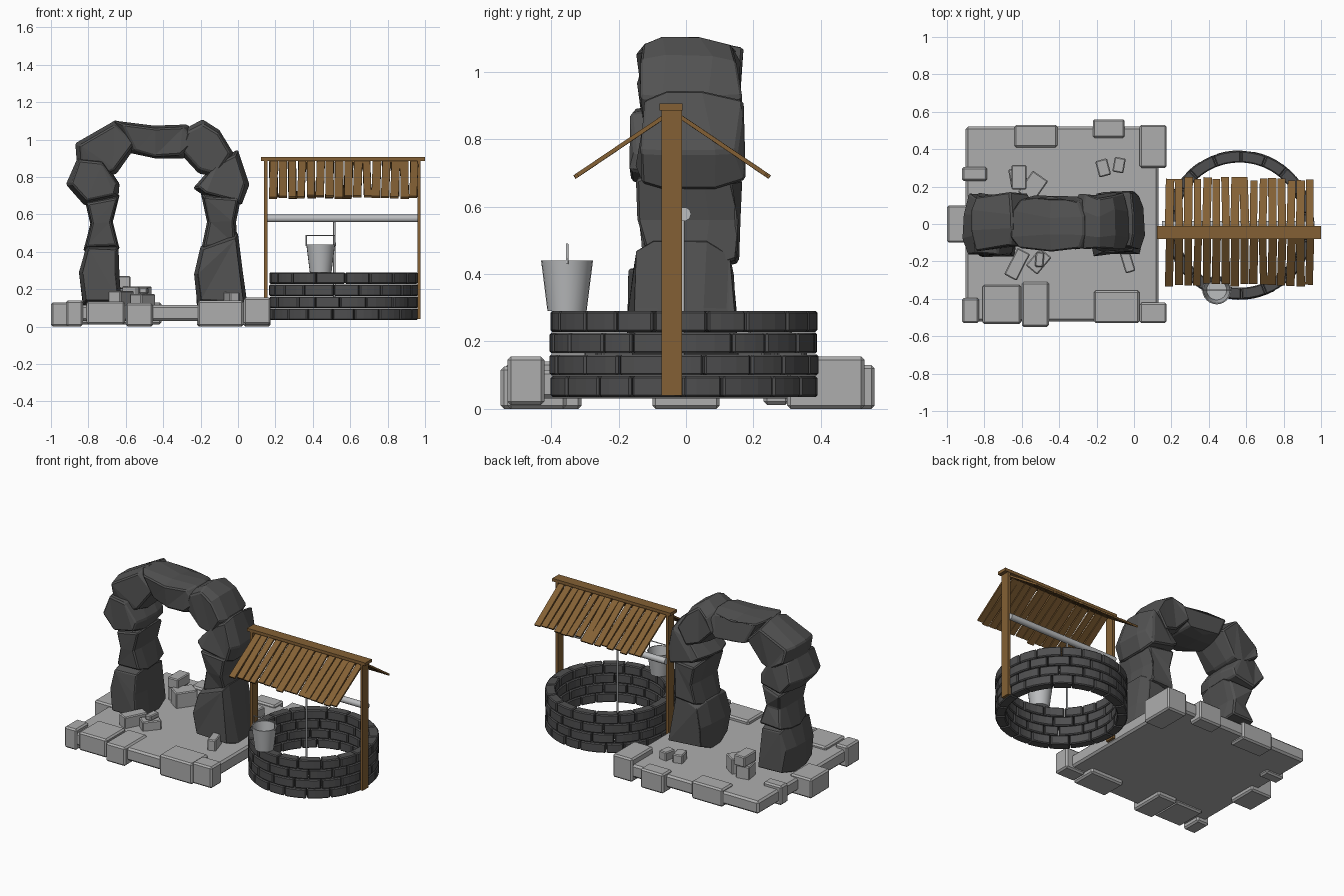
import bpy, bmesh, math, random
from mathutils import Vector

random.seed(4)
cube = bpy.data.objects.get("Cube")
if cube:
    bpy.data.objects.remove(cube, do_unlink=True)


def material(name, rgb):
    mat = bpy.data.materials.new(name)
    mat.use_nodes = True
    mat.diffuse_color = (*rgb, 1)
    mat.node_tree.nodes["Principled BSDF"].inputs["Base Color"].default_value = (*rgb, 1)
    return mat


PALE = material("pale_stone", (0.42, 0.42, 0.42))
DARK = material("dark_rock", (0.085, 0.085, 0.085))
BRICK = material("well_brick", (0.078, 0.078, 0.08))
WOOD = material("brown_wood", (0.23, 0.118, 0.035))
METAL = material("light_metal", (0.5, 0.51, 0.52))


def finish(name, bm, mat, bevel=0.0, smooth=False):
    """Turn a bmesh into a coloured object with optional chamfers."""
    bmesh.ops.recalc_face_normals(bm, faces=bm.faces)
    mesh = bpy.data.meshes.new(name)
    bm.to_mesh(mesh)
    bm.free()
    mesh.materials.append(mat)
    obj = bpy.data.objects.new(name, mesh)
    bpy.context.collection.objects.link(obj)
    if bevel:
        mod = obj.modifiers.new("chamfer", "BEVEL")
        mod.width = bevel
        mod.segments = 1
        mod.limit_method = "ANGLE"
    if smooth:
        bpy.ops.object.select_all(action="DESELECT")
        obj.select_set(True)
        bpy.context.view_layer.objects.active = obj
        bpy.ops.object.shade_smooth_by_angle(angle=math.radians(35))
    return obj


def box(name, xs, ys, zs, mat, bevel=0.0, turn=0.0):
    """Box from its extents, turned about its own vertical axis."""
    bm = bmesh.new()
    bmesh.ops.create_cube(bm, size=1)
    spans = [(min(s), max(s)) for s in (xs, ys, zs)]
    bmesh.ops.scale(bm, vec=[b - a for a, b in spans], verts=bm.verts)
    obj = finish(name, bm, mat, bevel)
    obj.location = [(a + b) / 2 for a, b in spans]
    obj.rotation_euler.z = math.radians(turn)
    return obj


# Paved base with a border of uneven blocks
box("base_slab", (-0.9, 0.13), (-0.52, 0.52), (0.03, 0.115), PALE, 0.012)
border = [
    ((-0.64, -0.41), (0.41, 0.53), 0.13),
    ((-0.22, -0.05), (0.46, 0.56), 0.13),
    ((0.03, 0.175), (0.30, 0.53), 0.155),
    ((-0.92, -0.785), (0.23, 0.305), 0.14),
    ((-1.0, -0.84), (-0.1, 0.1), 0.13),
    ((-0.92, -0.83), (-0.53, -0.395), 0.14),
    ((-0.81, -0.605), (-0.535, -0.325), 0.135),
    ((-0.6, -0.455), (-0.55, -0.31), 0.125),
    ((-0.215, 0.03), (-0.53, -0.355), 0.14),
    ((0.03, 0.175), (-0.53, -0.42), 0.155),
]
for i, (xs, ys, top) in enumerate(border):
    box(f"border_block_{i + 1}", xs, ys, (0 if i % 3 else 0.012, top), PALE, 0.01)

# Loose rubble: centre x, y, bottom, size, turn
rubble = [
    (-0.615, 0.25, 0.2, (0.08, 0.13, 0.07), 0),
    (-0.62, 0.25, 0.1, (0.09, 0.1, 0.1), 10),
    (-0.54, 0.2, 0.1, (0.1, 0.14, 0.115), -35),
    (-0.165, 0.3, 0.1, (0.065, 0.09, 0.07), 15),
    (-0.08, 0.315, 0.1, (0.06, 0.08, 0.07), -10),
    (-0.625, -0.215, 0.1, (0.075, 0.16, 0.09), -27),
    (-0.51, -0.2, 0.1, (0.08, 0.12, 0.075), -40),
    (-0.505, -0.19, 0.175, (0.045, 0.08, 0.035), -5),
    (-0.035, -0.2, 0.1, (0.055, 0.12, 0.085), 17),
]
for i, (x, y, z, size, turn) in enumerate(rubble):
    box(f"rubble_stone_{i + 1}", (x - size[0] / 2, x + size[0] / 2),
        (y - size[1] / 2, y + size[1] / 2), (z, z + size[2]), PALE, 0.006, turn)


def rock(name, outline, front, back):
    """Chunky rock: an outline in x and z, lofted through depth."""
    pts = [Vector((x, 0, z)) for x, z in outline]
    mid = sum(pts, Vector()) / len(pts)
    bm = bmesh.new()
    rings = []
    for t, k in ((0, 0.84), (0.3, 1), (0.68, 0.98), (1, 0.8)):
        ring = []
        for p in pts:
            co = mid + (p - mid) * (k + random.uniform(-0.04, 0.02))
            co.y = front + (back - front) * t + random.uniform(-0.025, 0.025) * (1 if 0 < t < 1 else 0.8)
            ring.append(bm.verts.new(co))
        rings.append(ring)
    n = len(pts)
    for a, b in zip(rings, rings[1:]):
        for i in range(n):
            j = (i + 1) % n
            bm.faces.new((a[i], a[j], b[j], b[i]))
    caps = [bm.faces.new(rings[0]), bm.faces.new(rings[-1])]
    bmesh.ops.triangulate(bm, faces=caps)
    finish(name, bm, DARK, 0.008)


# Rock arch
rock("arch_left_foot", [(-0.83, 0.11), (-0.62, 0.11), (-0.635, 0.28), (-0.64, 0.43),
                        (-0.81, 0.44), (-0.85, 0.29)], -0.16, 0.14)
rock("arch_left_pillar", [(-0.83, 0.4), (-0.63, 0.41), (-0.67, 0.56), (-0.63, 0.71),
                          (-0.82, 0.68), (-0.79, 0.55)], -0.13, 0.14)
rock("arch_left_shoulder", [(-0.92, 0.76), (-0.86, 0.91), (-0.72, 0.9), (-0.63, 0.76),
                            (-0.64, 0.69), (-0.82, 0.65)], -0.15, 0.15)
rock("arch_left_corner", [(-0.87, 0.98), (-0.65, 1.11), (-0.53, 0.99), (-0.65, 0.82),
                          (-0.73, 0.79), (-0.86, 0.88)], -0.13, 0.16)
rock("arch_keystone", [(-0.66, 1.1), (-0.45, 1.075), (-0.27, 1.08), (-0.2, 0.99),
                       (-0.29, 0.9), (-0.44, 0.895), (-0.58, 0.93)], -0.13, 0.14)
rock("arch_right_corner", [(-0.19, 1.11), (-0.1, 1.05), (-0.02, 0.92), (-0.1, 0.79),
                           (-0.21, 0.82), (-0.33, 0.95), (-0.28, 1.06)], -0.14, 0.15)
rock("arch_right_shoulder", [(0.0, 0.95), (0.06, 0.76), (0.02, 0.65), (-0.19, 0.7),
                             (-0.24, 0.74), (-0.12, 0.88)], -0.14, 0.16)
rock("arch_right_pillar", [(-0.2, 0.72), (0.02, 0.71), (-0.01, 0.56), (0.0, 0.41),
                           (-0.2, 0.4), (-0.165, 0.56)], -0.13, 0.15)
rock("arch_right_foot", [(-0.2, 0.43), (0.0, 0.5), (0.025, 0.3), (0.05, 0.11),
                         (-0.22, 0.11), (-0.235, 0.28)], -0.165, 0.14)

# Round well: staggered courses of curved bricks
WELL = Vector((0.564, -0.006, 0))
COUNT, STEPS = 18, 3


def course(index, bottom, height):
    bm = bmesh.new()
    step = math.tau / COUNT
    cuts = [(i + index % 2 / 2 + random.uniform(-0.15, 0.15)) * step for i in range(COUNT)]
    cuts.append(cuts[0] + math.tau)
    for start, end in zip(cuts, cuts[1:]):
        end -= 0.012
        outer = 0.4 + random.uniform(-0.005, 0)
        rows = []
        for s in range(STEPS + 1):
            a = start + (end - start) * s / STEPS
            d = Vector((math.cos(a), math.sin(a), 0))
            rows.append([bm.verts.new(WELL + d * r + Vector((0, 0, z))) for r, z in (
                (0.335, bottom), (outer, bottom), (outer, bottom + height), (0.335, bottom + height))])
        for p, q in zip(rows, rows[1:]):
            for i in range(4):
                j = (i + 1) % 4
                bm.faces.new((p[i], p[j], q[j], q[i]))
        bm.faces.new(rows[0])
        bm.faces.new(rows[-1])
    finish(f"well_course_{index + 1}", bm, BRICK, 0.006)


for i in range(4):
    course(i, 0.035 + i * 0.0645, 0.062)

# Wooden frame and ridge
for side, x in (("right", 0.148), ("left", 0.968)):
    box(f"{side}_post", (x - 0.009, x + 0.009), (-0.073, -0.012), (0.04, 0.892), WOOD)
box("ridge_beam", (0.123, 1.0), (-0.079, -0.01), (0.886, 0.906), WOOD)

# Plank roof, one slope on each side of the ridge
SLOPE = math.radians(34)
for side, sign in (("front", -1), ("back", 1)):
    for i in range(16):
        length = 0.34 + random.uniform(-0.015, 0.01)
        y = -0.041 + sign * math.cos(SLOPE) * length / 2
        z = 0.883 - math.sin(SLOPE) * length / 2
        x = 0.19 + i * 0.05
        width = random.uniform(0.039, 0.046) / 2
        plank = box(f"{side}_roof_plank_{i + 1}", (x - width, x + width),
                    (y - length / 2, y + length / 2), (z - 0.006, z + 0.006), WOOD)
        plank.rotation_euler = (-sign * SLOPE, 0, math.radians(random.uniform(-2, 2)))


def rod(name, points, radius):
    """Round rod or wire following a path."""
    curve = bpy.data.curves.new(name, "CURVE")
    curve.dimensions = "3D"
    curve.bevel_depth = radius
    curve.bevel_resolution = 3
    curve.use_fill_caps = True
    spline = curve.splines.new("POLY")
    spline.points.add(len(points) - 1)
    for p, co in zip(spline.points, points):
        p.co = (*co, 1)
    curve.materials.append(METAL)
    bpy.context.collection.objects.link(bpy.data.objects.new(name, curve))


# Winding axle and hanging rope
rod("axle", [(0.15, -0.006, 0.578), (0.966, -0.006, 0.578)], 0.021)
rod("rope", [(0.515, -0.01, 0.57), (0.515, -0.01, 0.1)], 0.006)

# Bucket standing on the wall, with wire handle
BX, BY = 0.442, -0.353
bm = bmesh.new()
profile = [(0, 0.29), (0.058, 0.29), (0.077, 0.44), (0.071, 0.44), (0.053, 0.3), (0, 0.3)]
verts = [bm.verts.new((BX + r, BY, z)) for r, z in profile]
edges = [bm.edges.new(pair) for pair in zip(verts, verts[1:])]
bmesh.ops.spin(bm, geom=verts + edges, cent=(BX, BY, 0), axis=(0, 0, 1),
               angle=math.tau, steps=24)
bmesh.ops.remove_doubles(bm, verts=bm.verts, dist=0.0001)
finish("bucket", bm, METAL, smooth=True)
rod("bucket_handle", [(BX - 0.077, BY, 0.43), (BX - 0.077, BY, 0.488),
                      (BX + 0.077, BY, 0.488), (BX + 0.077, BY, 0.43)], 0.004)
